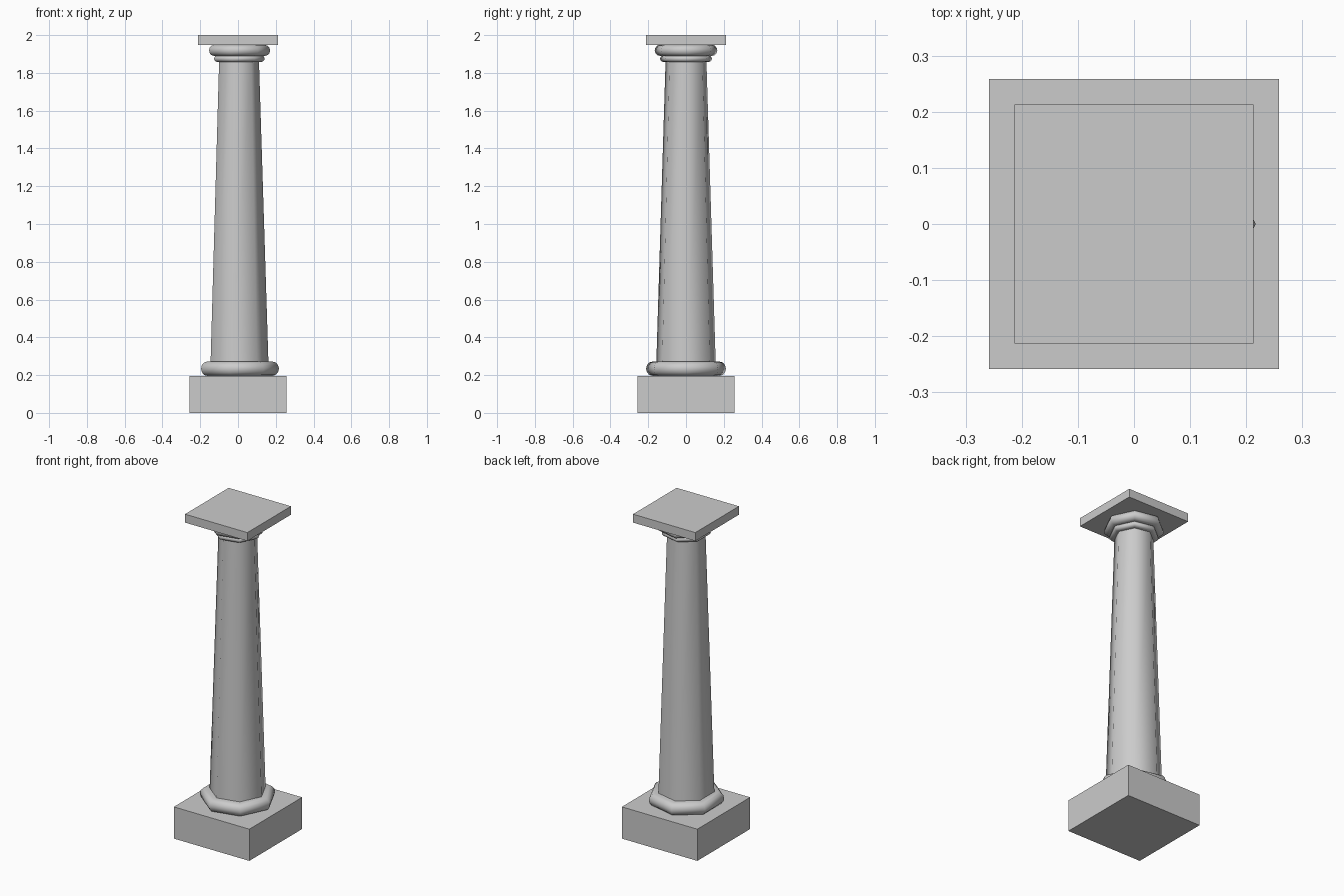
import bpy, bmesh, math

if "Cube" in bpy.data.objects:
    bpy.data.objects.remove(bpy.data.objects["Cube"])

SIDES = 7


def finish(name, bm, smooth):
    bmesh.ops.recalc_face_normals(bm, faces=bm.faces)
    mesh = bpy.data.meshes.new(name)
    bm.to_mesh(mesh)
    bm.free()
    ob = bpy.data.objects.new(name, mesh)
    bpy.context.collection.objects.link(ob)
    if smooth:
        bpy.ops.object.select_all(action='DESELECT')
        ob.select_set(True)
        bpy.context.view_layer.objects.active = ob
        bpy.ops.object.shade_smooth_by_angle(angle=math.radians(60))
    return ob


def slab(name, half, z0, z1):
    bm = bmesh.new()
    bmesh.ops.create_cube(bm, size=1)
    bmesh.ops.scale(bm, verts=bm.verts, vec=(2 * half, 2 * half, z1 - z0))
    bmesh.ops.translate(bm, verts=bm.verts, vec=(0, 0, (z0 + z1) / 2))
    return finish(name, bm, False)


def turned(name, profile):
    """Seven-sided turned part from (radius, height) points, capped at both ends."""
    bm = bmesh.new()
    rings = []
    for r, z in profile:
        rings.append([bm.verts.new((r * math.cos(math.tau * i / SIDES),
                                    r * math.sin(math.tau * i / SIDES), z))
                      for i in range(SIDES)])
    for a, b in zip(rings, rings[1:]):
        for i in range(SIDES):
            j = (i + 1) % SIDES
            bm.faces.new((a[i], a[j], b[j], b[i]))
    bm.faces.new(rings[0][::-1])
    bm.faces.new(rings[-1])
    return finish(name, bm, True)


def rounded(r, bulge, z0, z1, steps=6):
    """Half-round moulding profile with outer radius r."""
    mid, h = (z0 + z1) / 2, (z1 - z0) / 2
    return [(r - bulge + bulge * math.cos(t), mid + h * math.sin(t))
            for t in (-math.pi / 2 + math.pi * k / steps for k in range(steps + 1))]


# Square plinth and rounded base ring
slab("plinth", 0.258, 0.0, 0.196)
turned("base_ring", rounded(0.217, 0.036, 0.196, 0.272))

# Tapered shaft
turned("shaft", [(0.161, 0.272), (0.111, 1.862)])

# Capital: neck ring, cushion and square top slab
turned("neck_ring", rounded(0.141, 0.018, 1.858, 1.892))
turned("cushion", rounded(0.170, 0.028, 1.89, 1.948))
slab("top_slab", 0.213, 1.948, 2.0)
